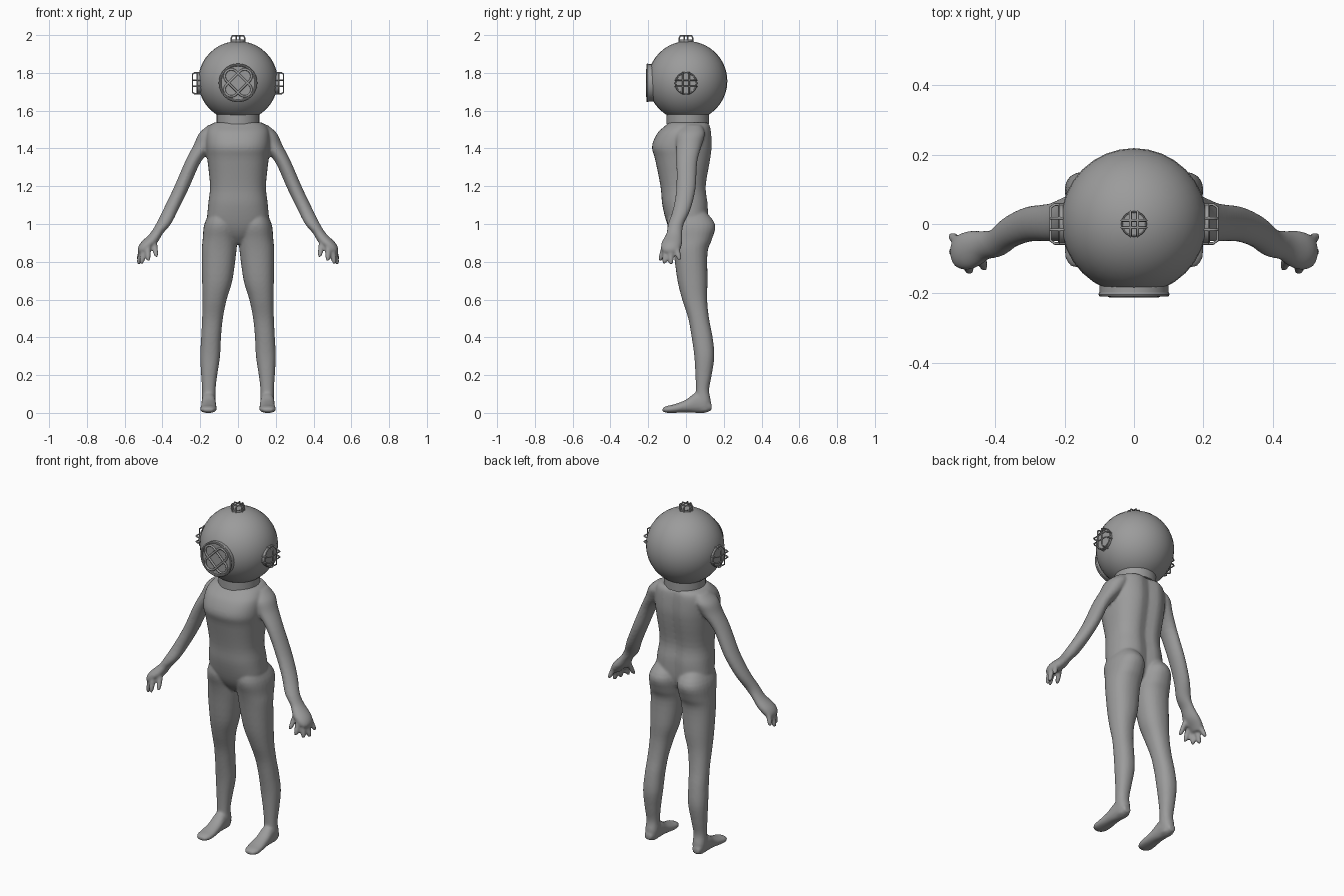
import bpy
import bmesh
from math import cos, sin, pi, copysign, exp, radians
from mathutils import Vector

cube = bpy.data.objects.get("Cube")
if cube:
    bpy.data.objects.remove(cube)

GREY = (0.33, 0.33, 0.33, 1)
grey = bpy.data.materials.new("plain grey")
grey.use_nodes = True
grey.diffuse_color = GREY
grey.node_tree.nodes["Principled BSDF"].inputs["Base Color"].default_value = GREY


def smooth_rings(rings, steps=4):
    """Catmull-Rom interpolation between cross-sections."""
    rows = [Vector(r) for r in rings]
    out = []
    for i in range(len(rows) - 1):
        a, b, c = rows[max(i - 1, 0)], rows[i], rows[i + 1]
        d = rows[min(i + 2, len(rows) - 1)]
        for k in range(steps):
            t = k / steps
            out.append(b + (c - a) * (t / 2)
                       + (a * 2 - b * 5 + c * 4 - d) * (t * t / 2)
                       + (b * 3 - a - c * 3 + d) * (t ** 3 / 2))
    return out + [rows[-1]]


def loft(bm, rings, side=1, axis="z", power=0.9, count=28):
    """Closed tube through rings given as (position, low, high, low, high)."""
    loops = []
    for t, a0, a1, b0, b1 in smooth_rings(rings):
        loop = []
        for i in range(count):
            c, s = cos(2 * pi * i / count), sin(2 * pi * i / count)
            a = (a0 + a1) / 2 + (a1 - a0) / 2 * copysign(abs(c) ** power, c)
            b = (b0 + b1) / 2 + (b1 - b0) / 2 * copysign(abs(s) ** power, s)
            co = (a * side, b, t) if axis == "z" else (a * side, t, b)
            loop.append(bm.verts.new(co))
        loops.append(loop)
    for low, high in zip(loops, loops[1:]):
        for i in range(count):
            j = (i + 1) % count
            bm.faces.new((low[i], low[j], high[j], high[i]))
    bm.faces.new(loops[0])
    bm.faces.new(loops[-1])


TORSO = [(.895, -.03, .03, -.03, .05), (.94, -.10, .10, -.07, .10),
         (1.0, -.16, .16, -.10, .12), (1.1, -.158, .158, -.125, .122),
         (1.2, -.148, .148, -.135, .112), (1.34, -.162, .162, -.163, .135),
         (1.41, -.17, .17, -.18, .143), (1.48, -.168, .168, -.152, .14),
         (1.52, -.15, .15, -.11, .133), (1.538, -.125, .125, -.09, .12)]

LEG = [(1.08, .04, .14, -.08, .09), (1.0, .006, .178, -.10, .154),
       (.92, .004, .187, -.08, .138), (.85, .009, .192, -.066, .114),
       (.7, .03, .19, -.045, .114), (.6, .06, .188, -.02, .112),
       (.5, .08, .19, .012, .122), (.4, .09, .195, .03, .141),
       (.3, .095, .2, .044, .15), (.2, .11, .195, .05, .136),
       (.12, .119, .19, .052, .122), (.06, .118, .192, .05, .132),
       (.01, .125, .185, .06, .125)]

FOOT = [(.136, .137, .178, .015, .045), (.10, .12, .19, 0, .1),
        (.05, .118, .193, 0, .105), (0, .115, .195, .003, .07),
        (-.06, .112, .2, 0, .046), (-.1, .118, .198, 0, .037),
        (-.125, .135, .18, .007, .026)]

ARM = [(1.525, .10, .155, -.01, .08), (1.48, .09, .206, -.05, .10),
       (1.42, .12, .234, -.052, .085), (1.33, .196, .28, -.05, .06),
       (1.19, .26, .341, -.051, .051), (1.08, .314, .394, -.068, .025),
       (1.0, .355, .434, -.095, -.012), (.95, .397, .466, -.104, -.02),
       (.9, .428, .516, -.13, -.02), (.865, .465, .532, -.13, -.03),
       (.845, .485, .525, -.115, -.045)]

# knuckle and tip of the thumb and four fingers
FINGERS = [((.445, -.09, .91), (.432, -.128, .825)),
           ((.478, -.115, .88), (.475, -.137, .805)),
           ((.5, -.105, .87), (.51, -.115, .79)),
           ((.51, -.08, .87), (.525, -.08, .785)),
           ((.505, -.05, .88), (.528, -.035, .81))]


def finger(bm, base, tip, side):
    rings = []
    for t, r in ((0, .016), (.5, .015), (.85, .013), (1, .007)):
        x, y, z = Vector(base).lerp(Vector(tip), t)
        rings.append((z, x - r, x + r, y - r, y + r))
    loft(bm, rings, side, power=1, count=12)


def add_modifier(obj, kind, **settings):
    mod = obj.modifiers.new(kind.title(), kind)
    for key, value in settings.items():
        setattr(mod, key, value)
    bpy.ops.object.modifier_apply(modifier=mod.name)


# Body: lofted parts fused into one smooth skin
bm = bmesh.new()
loft(bm, TORSO, power=0.82, count=48)
for v in bm.verts:
    if v.co.y > 0:  # hollow along the spine
        v.co.y -= 0.018 * exp(-(v.co.x / 0.04) ** 2)
for side in (1, -1):
    loft(bm, LEG, side)
    loft(bm, FOOT, side, axis="y")
    loft(bm, ARM, side, power=1)
    for base, tip in FINGERS:
        finger(bm, base, tip, side)
bmesh.ops.recalc_face_normals(bm, faces=bm.faces)
mesh = bpy.data.meshes.new("body")
bm.to_mesh(mesh)
bm.free()
body = bpy.data.objects.new("body", mesh)
bpy.context.collection.objects.link(body)
bpy.context.view_layer.objects.active = body
body.select_set(True)
add_modifier(body, "REMESH", mode="VOXEL", voxel_size=0.007)
add_modifier(body, "SMOOTH", factor=0.5, iterations=5)
body.data.materials.clear()
body.data.materials.append(grey)
bpy.ops.object.shade_smooth()


def finish(name):
    obj = bpy.context.object
    obj.name = name
    obj.data.materials.append(grey)
    bpy.ops.object.shade_smooth_by_angle(angle=radians(40))
    return obj


# Helmet and its neck ring
bpy.ops.mesh.primitive_uv_sphere_add(segments=32, ring_count=20, radius=0.211,
                                     location=(0, 0.008, 1.757))
finish("helmet")
bpy.ops.mesh.primitive_cylinder_add(vertices=32, radius=0.113, depth=0.06,
                                    location=(0, 0.01, 1.56))
finish("neck_ring")


def bar(name, points, place, rot, thick, closed=False):
    """Round wire through points in the local frame of a port."""
    curve = bpy.data.curves.new(name, "CURVE")
    curve.dimensions = "3D"
    curve.bevel_depth = thick
    curve.bevel_resolution = 2
    curve.use_fill_caps = True
    line = curve.splines.new("POLY")
    line.points.add(len(points) - 1)
    for p, co in zip(line.points, points):
        p.co = (*co, 1)
    line.use_cyclic_u = closed
    obj = bpy.data.objects.new(name, curve)
    obj.location = place
    obj.rotation_euler = rot
    curve.materials.append(grey)
    bpy.context.collection.objects.link(obj)


def port(name, place, out, radius, depth, rim):
    """Round window: a drum with a raised rim; returns its rotation."""
    out = Vector(out)
    rot = out.to_track_quat("Z", "Y").to_euler()
    bpy.ops.mesh.primitive_cylinder_add(
        vertices=32, radius=radius, depth=depth, rotation=rot,
        location=Vector(place) + out * depth / 2)
    finish(name + "_drum")
    bpy.ops.mesh.primitive_torus_add(
        major_segments=32, minor_segments=8, major_radius=radius - rim / 2,
        minor_radius=rim, rotation=rot, location=Vector(place) + out * depth)
    finish(name + "_rim")
    return rot


def cage(name, place, rot, r, top, thick):
    """Two pairs of crossing guard bars bent over the window."""
    for i, off in enumerate((-0.3 * r, 0.3 * r)):
        path = [(-r, 0), (-r, top * 0.75), (-r * 0.85, top),
                (r * 0.85, top), (r, top * 0.75), (r, 0)]
        bar(f"{name}_bar_across_{i}", [(u, off, h) for u, h in path], place, rot, thick)
        bar(f"{name}_bar_along_{i}", [(off, u, h) for u, h in path], place, rot, thick)


# Side and top windows with guard cages
for name, place, out, r, depth, top in (
        ("left_port", (.19, 0, 1.745), (1, 0, 0), .058, .025, .051),
        ("right_port", (-.19, 0, 1.745), (-1, 0, 0), .058, .025, .051),
        ("top_port", (0, 0, 1.955), (0, 0, 1), .036, .02, .041)):
    rot = port(name, place, out, r, depth, r * 0.07)
    cage(name, place, rot, r * 0.97, top, 0.004)

# Front window with two crossed loops as a guard
front = (0, -0.165, 1.747)
rot = port("front_port", front, (0, -1, 0), 0.099, 0.038, 0.007)
for i, turn in enumerate((pi / 4, -pi / 4)):
    loop = []
    for k in range(24):
        a = 2 * pi * (k + 0.5) / 24
        u = 0.036 * cos(a) + copysign(0.05, cos(a))
        v = 0.036 * sin(a)
        loop.append((u * cos(turn) - v * sin(turn), u * sin(turn) + v * cos(turn), 0.041))
    bar(f"front_guard_loop_{i}", loop, front, rot, 0.006, closed=True)
